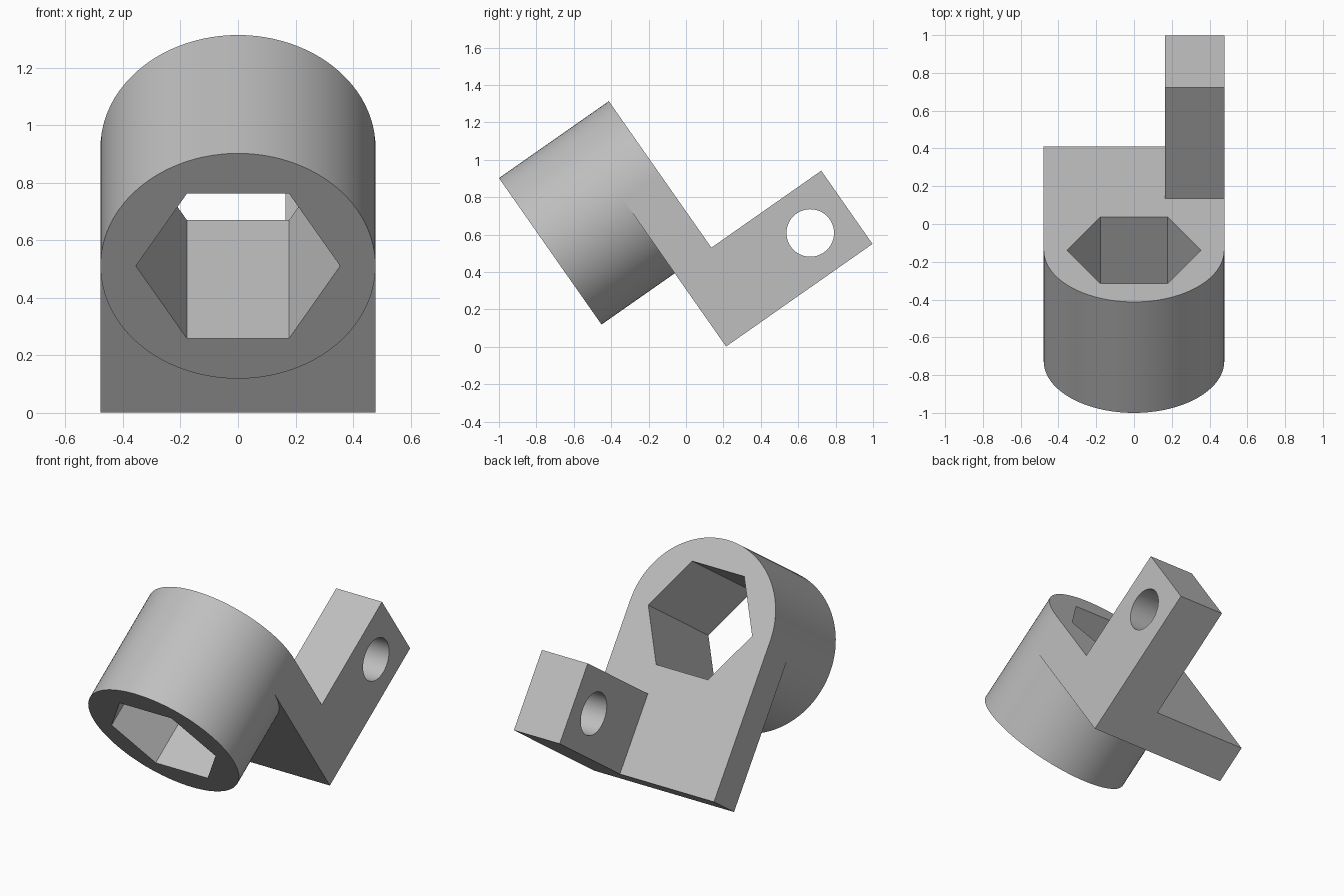
import bpy, bmesh, math
from mathutils import Matrix, Vector

if "Cube" in bpy.data.objects:
    bpy.data.objects.remove(bpy.data.objects["Cube"], do_unlink=True)

R = 0.478              # barrel radius, the unit of the whole part
SIDES = 96
TILT = Matrix.Translation((0, -1, 0.902)) @ Matrix.Rotation(math.radians(35), 4, 'X')

grey = bpy.data.materials.new("plain_grey")
grey.use_nodes = True
grey.diffuse_color = (0.52, 0.52, 0.52, 1)
grey.node_tree.nodes["Principled BSDF"].inputs["Base Color"].default_value = grey.diffuse_color


def prism(name, ring, sweep):
    """Extrude a closed ring of points along the sweep vector."""
    bm = bmesh.new()
    face = bm.faces.new([bm.verts.new(p) for p in ring])
    out = bmesh.ops.extrude_face_region(bm, geom=[face], use_keep_orig=True)
    moved = [v for v in out["geom"] if isinstance(v, bmesh.types.BMVert)]
    bmesh.ops.translate(bm, verts=moved, vec=sweep)
    bmesh.ops.recalc_face_normals(bm, faces=bm.faces)
    mesh = bpy.data.meshes.new(name)
    bm.to_mesh(mesh)
    bm.free()
    mesh.materials.append(grey)
    obj = bpy.data.objects.new(name, mesh)
    bpy.context.collection.objects.link(obj)
    return obj


def circle(sides, radius):
    return [(radius * math.cos(2 * math.pi * i / sides),
             radius * math.sin(2 * math.pi * i / sides)) for i in range(sides)]


def combine(target, tool, operation):
    """Apply a boolean and discard the tool."""
    mod = target.modifiers.new(operation, 'BOOLEAN')
    mod.operation, mod.solver, mod.object = operation, 'EXACT', tool
    bpy.context.view_layer.objects.active = target
    bpy.ops.object.modifier_apply(modifier=mod.name)
    bpy.data.objects.remove(tool, do_unlink=True)


# Barrel, lying along local y
bracket = prism("socket_bracket", [(x, 0, z - R) for x, z in circle(SIDES, R)], (0, 1.5 * R, 0))

# Plate hanging tangent from the rear of the barrel
plate = prism("plate", [(-R, R, -R), (R, R, -R), (R, R, -3 * R), (-R, R, -3 * R)], (0, R / 2, 0))
combine(bracket, plate, 'UNION')

# Arm reaching backward, flush with the left edge of the plate
arm = prism("arm", [(R, y * R, z * R) for y, z in ((1, -2), (3, -2), (3, -3), (1, -3))],
            (0.165 - R, 0, 0))
combine(bracket, arm, 'UNION')

# Hexagonal socket through the barrel and round hole across the arm
socket = prism("socket_cutter", [(x, -R, z - R) for x, z in circle(6, 0.355)], (0, 3 * R, 0))
combine(bracket, socket, 'DIFFERENCE')
pin = prism("pin_cutter", [(0, y + 2.5 * R, z - 2.5 * R) for y, z in circle(64, 0.127)], (2 * R, 0, 0))
combine(bracket, pin, 'DIFFERENCE')

# Tilt into place and shade the round walls smooth
bracket.data.transform(TILT)
bpy.ops.object.select_all(action='DESELECT')
bracket.select_set(True)
bpy.context.view_layer.objects.active = bracket
bpy.ops.object.shade_smooth_by_angle(angle=math.radians(20))
